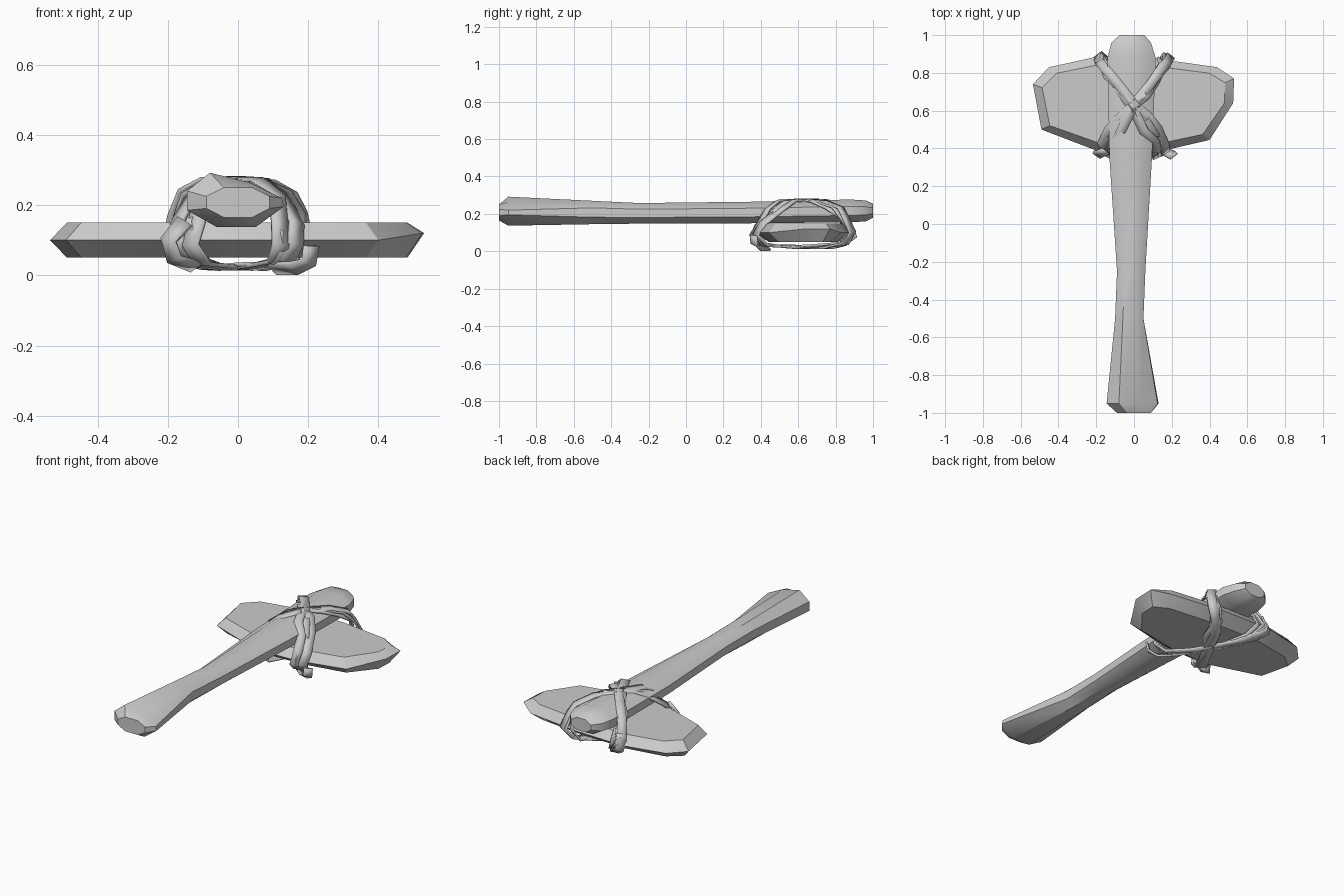
import bpy, bmesh, random
from mathutils import Vector

if "Cube" in bpy.data.objects:
    bpy.data.objects.remove(bpy.data.objects["Cube"])

random.seed(4)


def finish(name, bm, angle):
    bmesh.ops.recalc_face_normals(bm, faces=bm.faces)
    me = bpy.data.meshes.new(name)
    bm.to_mesh(me)
    bm.free()
    ob = bpy.data.objects.new(name, me)
    bpy.context.collection.objects.link(ob)
    bpy.ops.object.select_all(action='DESELECT')
    ob.select_set(True)
    bpy.context.view_layer.objects.active = ob
    bpy.ops.object.shade_smooth_by_angle(angle=angle)
    return ob


def loft(name, rings, angle=0.6):
    bm = bmesh.new()
    loops = [[bm.verts.new(p) for p in r] for r in rings]
    n = len(loops[0])
    for a, b in zip(loops, loops[1:]):
        for i in range(n):
            j = (i + 1) % n
            bm.faces.new((a[i], a[j], b[j], b[i]))
    bm.faces.new(loops[0])
    bm.faces.new(loops[-1])
    return finish(name, bm, angle)


# Wooden handle: octagonal sections along y, with a lopsided flared butt
OCT = [(-1, -.4), (-1, .4), (-.45, 1), (.45, 1), (1, .4), (1, -.4), (.45, -1), (-.45, -1)]
BUTT = [(-.145, .185), (-.145, .24), (-.08, .292), (.03, .265),
        (.125, .22), (.13, .195), (.05, .137), (-.06, .137)]


def section(y, x0, x1, z0, z1):
    return [((x0 + x1) / 2 + u * (x1 - x0) / 2, y, (z0 + z1) / 2 + v * (z1 - z0) / 2)
            for u, v in OCT]


loft("handle", [
    section(-1.0, -.09, .09, .165, .25),
    [(x, -.95, z) for x, z in BUTT],
    section(-.5, -.10, .05, .145, .27),
    section(-.25, -.09, .06, .148, .258),
    section(.35, -.13, .095, .15, .265),
    section(.88, -.14, .115, .155, .277),
    section(.96, -.12, .09, .16, .272),
    section(1.0, -.075, .055, .18, .255)])

# Stone head: outline with bevelled rim
OUTLINE = [(-.535, .74), (-.45, .83), (-.2, .885), (.12, .875), (.44, .83), (.53, .77),
           (.525, .64), (.40, .445), (.12, .38), (-.15, .37), (-.49, .50)]


def inset(z, sx, sy):
    return [(x * sx, .63 + (y - .63) * sy, z) for x, y in OUTLINE]


rim = [(x, y, .1 + .02 * (x > .5)) for x, y in OUTLINE]
loft("stone_head", [inset(.05, .91, .72), rim, inset(.15, .91, .84)], .5)

# Hide straps: flat ribbons wound diagonally over handle and under head
CENTRE = Vector((0, .63, .14))


def ribbon(name, pts, width, closed=True):
    bm = bmesh.new()
    n = len(pts)
    pairs = []
    for i, p in enumerate(pts):
        a = pts[i - 1] if closed or i else p
        b = pts[(i + 1) % n] if closed or i < n - 1 else p
        out = (p - CENTRE).normalized()
        side = (b - a).cross(out).normalized() * width / 2
        pairs.append((bm.verts.new(p - side), bm.verts.new(p + side)))
    for i in range(n if closed else n - 1):
        a, b = pairs[i], pairs[(i + 1) % n]
        bm.faces.new((a[0], a[1], b[1], b[0]))
    ob = finish(name, bm, .5)
    mod = ob.modifiers.new("thickness", 'SOLIDIFY')
    mod.thickness = .012
    return ob


LOOP = [(0, .62, .281), (.07, .53, .275), (.118, .46, .225), (.145, .40, .155),
        (.15, .365, .09), (.11, .42, .03), (.03, .56, .018), (-.07, .74, .018),
        (-.13, .85, .035), (-.17, .89, .10), (-.165, .85, .18), (-.135, .79, .24),
        (-.07, .71, .276)]


def jitter(s):
    return random.uniform(-s, s)


for side in (1, -1):
    for k in range(3):
        dy = (k - 1) * .035
        pts = [Vector((side * x * (1 + .12 * (k - 1)) + jitter(.012),
                       y + dy * (.03 < abs(x)) * (1 if .45 < y < .83 else .3) + jitter(.008),
                       z + jitter(.005))) for x, y, z in LOOP]
        ribbon(f"strap_{'right' if side > 0 else 'left'}_{k + 1}", pts, .05)

# Loose strap ends tucked at the rim
for i, path in enumerate((
        [(.10, .44, .025), (.16, .39, .025), (.20, .37, .04), (.205, .365, .085)],
        [(-.12, .43, .03), (-.18, .385, .05), (-.195, .37, .10), (-.15, .39, .15)],
        [(-.13, .85, .03), (-.19, .90, .07), (-.185, .87, .16)])):
    ribbon(f"strap_end_{i + 1}", [Vector(p) for p in path], .05, False)
